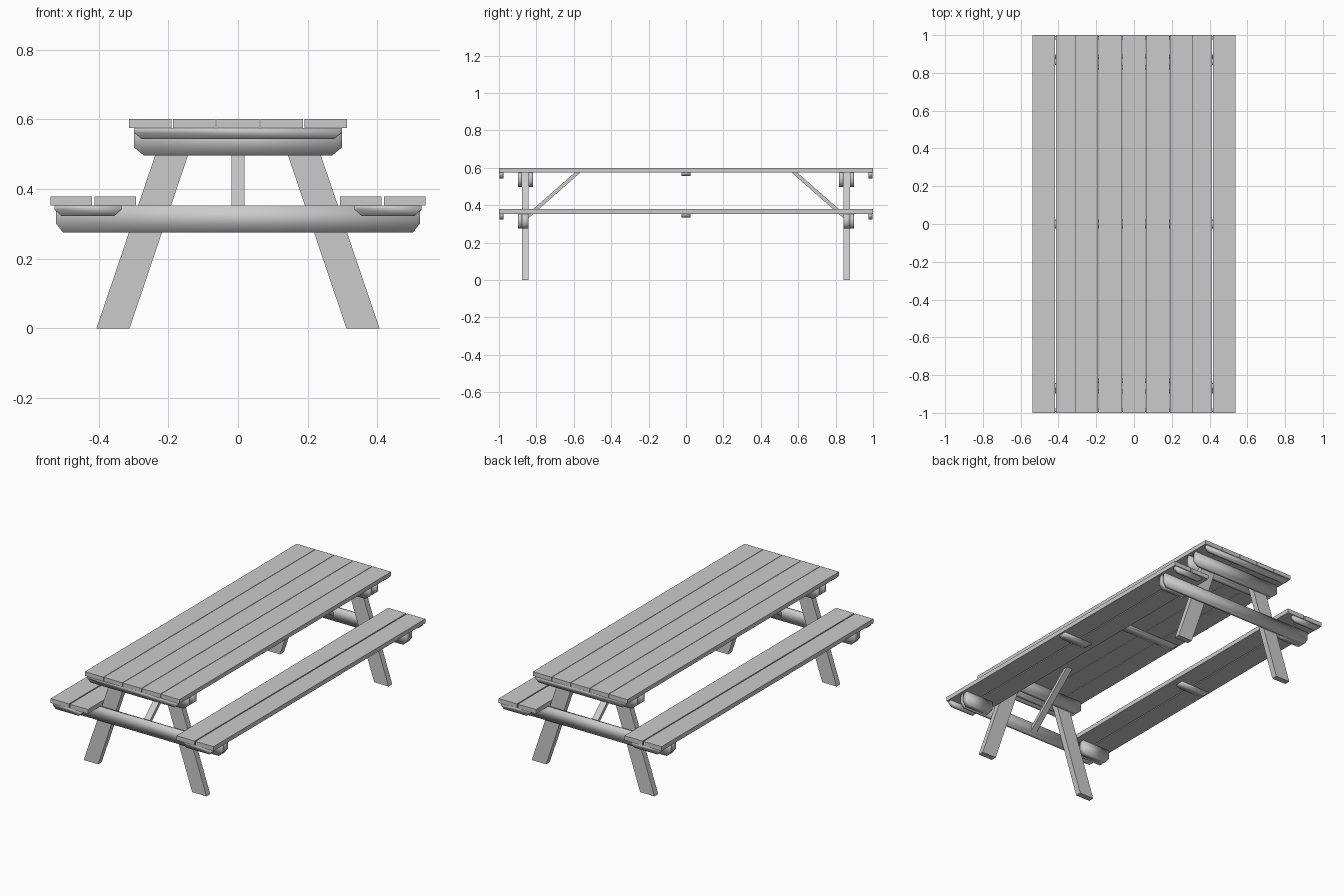
import bpy, bmesh

if "Cube" in bpy.data.objects:
    bpy.data.objects.remove(bpy.data.objects["Cube"])


def prism(name, profile, lo, hi, axis='Y', smooth=False):
    """Extrude a 2D profile: XZ profile along Y, or YZ profile along X."""
    bm = bmesh.new()

    def ring(d):
        return [bm.verts.new((a, d, b) if axis == 'Y' else (d, a, b)) for a, b in profile]
    r0, r1 = ring(lo), ring(hi)
    n = len(profile)
    bm.faces.new(r0)
    bm.faces.new(r1)
    for i in range(n):
        bm.faces.new((r0[i], r0[(i + 1) % n], r1[(i + 1) % n], r1[i]))
    bmesh.ops.recalc_face_normals(bm, faces=bm.faces)
    for f in bm.faces:
        f.smooth = smooth
    me = bpy.data.meshes.new(name)
    bm.to_mesh(me)
    bm.free()
    ob = bpy.data.objects.new(name, me)
    bpy.context.collection.objects.link(ob)
    return ob


def plank(name, x, w, z0, z1):
    prism(name, [(x - w/2, z0), (x + w/2, z0), (x + w/2, z1), (x - w/2, z1)], -1, 1)


def beam(name, x0, x1, z0, z1, y0, y1, cx, cz):
    """Cross piece with its lower corners cut off."""
    prism(name, [(x0, z1), (x0, z0 + cz), (x0 + cx, z0), (x1 - cx, z0),
                 (x1, z0 + cz), (x1, z1)], y0, y1, smooth=True)


TOP, SEAT = 0.575, 0.353   # undersides of table top and seats

# table top and seat planks
for i in range(5):
    plank("table_plank", (i - 2) * 0.1257, 0.1225, TOP, 0.6)
for s in (-1, 1):
    for x in (0.3525, 0.4785):
        plank("seat_plank", s * x, 0.1195, SEAT, 0.379)

# middle cleats
beam("table_middle_cleat", -0.298, 0.298, 0.555, TOP, -0.024, 0.024, 0.02, 0.012)
for s in (-1, 1):
    a, b = sorted((s * 0.334, s * 0.527))
    beam("seat_middle_cleat", a, b, 0.333, SEAT, -0.024, 0.024, 0.02, 0.012)

for e in (-1, 1):
    def span(a, b):
        return sorted((e * a, e * b))

    # end cleats under table top and seats
    beam("table_end_cleat", -0.298, 0.298, 0.543, TOP, *span(0.976, 0.996), 0.022, 0.018)

    # table beams on both sides of the legs, one long seat beam outside
    for y0, y1 in ((0.877, 0.898), (0.818, 0.842)):
        beam("table_beam", -0.298, 0.298, 0.496, TOP, *span(y0, y1), 0.028, 0.023)
    beam("seat_beam", -0.522, 0.522, 0.275, SEAT, *span(0.877, 0.898), 0.02, 0.026)

    for s in (-1, 1):
        a, b = sorted((s * 0.334, s * 0.527))
        beam("seat_end_cleat", a, b, 0.323, SEAT, *span(0.976, 0.996), 0.02, 0.018)
        # spacer block behind the seat beam
        a, b = sorted((s * 0.334, s * 0.522))
        beam("seat_block", a, b, 0.275, SEAT, *span(0.842, 0.877), 0.02, 0.026)
        # slanted leg
        prism("leg", [(s * 0.406, 0), (s * 0.311, 0), (s * 0.117, TOP), (s * 0.211, TOP)],
              *span(0.842, 0.877))

    # diagonal brace
    prism("brace", [(e * 0.594, TOP), (e * 0.564, TOP), (e * 0.877, 0.30), (e * 0.877, 0.327)],
          -0.019, 0.019, axis='X')
